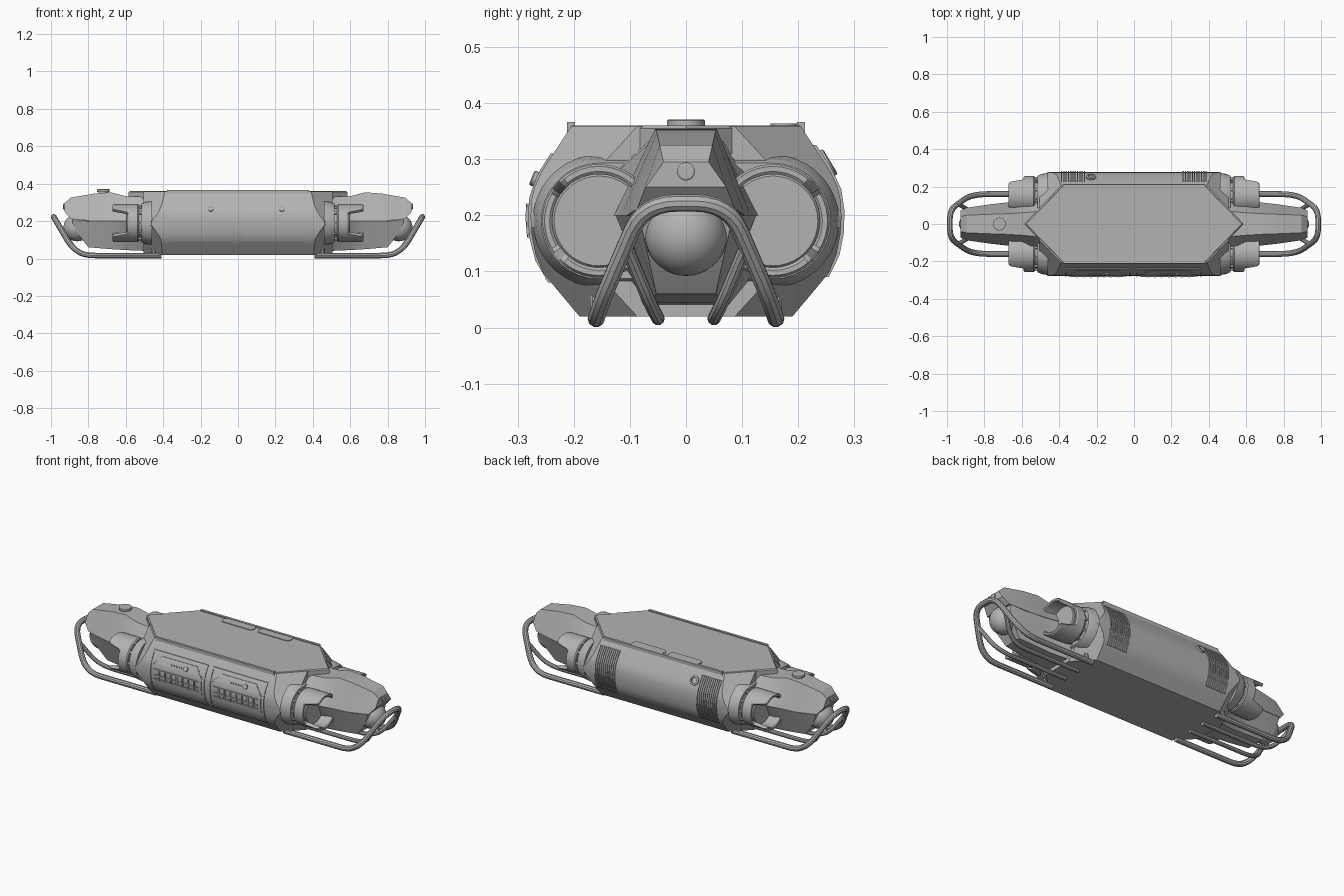
import bpy, bmesh
from math import sin, cos, pi, radians
from mathutils import Vector

if "Cube" in bpy.data.objects:
    bpy.data.objects.remove(bpy.data.objects["Cube"])

grey = bpy.data.materials.new("hull_grey")
grey.use_nodes = True
grey.diffuse_color = (0.45, 0.45, 0.45, 1)
grey.node_tree.nodes["Principled BSDF"].inputs["Base Color"].default_value = (0.45, 0.45, 0.45, 1)
parts = []


def add(name, mesh, mirror=""):
    """Link a mesh, optionally mirrored over the named axes."""
    ob = bpy.data.objects.new(name, mesh)
    bpy.context.collection.objects.link(ob)
    mesh.materials.clear()
    mesh.materials.append(grey)
    if mirror:
        mod = ob.modifiers.new("Mirror", 'MIRROR')
        mod.use_axis = [a in mirror for a in "xyz"]
        mod.use_mirror_merge = False
    parts.append(ob)
    return ob


def finish(name, bm, mirror=""):
    bmesh.ops.recalc_face_normals(bm, faces=bm.faces)
    mesh = bpy.data.meshes.new(name)
    bm.to_mesh(mesh)
    bm.free()
    return add(name, mesh, mirror)


def skin(bm, rings, closed=False):
    """Bridge matching rings of points; cap the ends unless closed."""
    vs = [[bm.verts.new(p) for p in ring] for ring in rings]
    n = len(vs[0])
    for a, b in zip(vs, vs[1:] + (vs[:1] if closed else [])):
        for i in range(n):
            j = (i + 1) % n
            bm.faces.new((a[i], a[j], b[j], b[i]))
    if not closed:
        bm.faces.new(vs[0])
        bm.faces.new(vs[-1])


def loft(name, rings, mirror="", closed=False):
    bm = bmesh.new()
    skin(bm, rings, closed)
    return finish(name, bm, mirror)


def box(bm, x0, x1, y0, y1, z0, z1):
    skin(bm, [[(x, y0, z0), (x, y1, z0), (x, y1, z1), (x, y0, z1)] for x in (x0, x1)])


def disc(name, center, axis, steps, mirror="", n=40):
    """Turned part: steps are (distance along axis, radius)."""
    axis = Vector(axis).normalized()
    u = axis.orthogonal().normalized()
    v = axis.cross(u)
    return loft(name, [[Vector(center) + axis * d + (u * cos(2 * pi * i / n) + v * sin(2 * pi * i / n)) * r
                        for i in range(n)] for d, r in steps], mirror)


# Hull: half cross-section swept along x, then trimmed by sloping planes
half = [(.19, .02), (.232, .07), (.255, .098), (.268, .13), (.275, .165), (.277, .195),
        (.276, .225), (.27, .25), (.258, .277), (.205, .358)]
section = half + [(-y, z) for y, z in reversed(half)]
bm = bmesh.new()
skin(bm, [[(x, y, z) for y, z in section] for x in (-.7, .7)])
for sx in (-1, 1):
    cuts = [((.505, 0, 0), (1, 0, 0))]
    for sy in (-1, 1):
        cuts += [((.59, 0, .358), (1, .976 * sy, .9)),
                 ((.59, 0, .02), (1, .976 * sy, -.9)),
                 ((.46, .28 * sy, .2), (1, sy, 0))]
    for co, no in cuts:
        bmesh.ops.bisect_plane(bm, geom=bm.verts[:] + bm.edges[:] + bm.faces[:], dist=1e-5,
                               plane_co=(co[0] * sx, co[1], co[2]),
                               plane_no=(no[0] * sx, no[1], no[2]), clear_outer=True)
        bmesh.ops.holes_fill(bm, edges=[e for e in bm.edges if e.is_boundary], sides=0)
finish("hull", bm)

# Top deck: pointed hexagonal slab, edge rails and hatch plates
deck = [(.585, 0), (.385, .205), (-.385, .205), (-.585, 0), (-.385, -.205), (.385, -.205)]
loft("top_deck", [[(x * s, y * s, z) for x, y in deck] for z, s in ((.31, 1), (.355, 1), (.36, .985))])
bm = bmesh.new()
box(bm, -.38, .38, .198, .212, .34, .366)
finish("deck_edge_rail", bm, "y")


def slot(name, x0, x1):
    y, r = .175, .024
    ring = [(x1 - r + r * cos(radians(a)), y + r * sin(radians(a))) for a in range(-90, 91, 20)]
    ring += [(x0 + r + r * cos(radians(a)), y + r * sin(radians(a))) for a in range(90, 271, 20)]
    loft(name, [[(px, py, z) for px, py in ring] for z in (.355, .364)])


slot("hatch_right", -.22, -.015)
slot("hatch_left", .01, .22)


# Rounded end plates around the thruster mounts
def stadium(x, r):
    pts = [(.155 + r * cos(radians(a)), .19 + r * sin(radians(a))) for a in range(-90, 91, 10)]
    return [(x, y, z) for y, z in pts] + [(x, -y, z) for y, z in reversed(pts)]


loft("end_plate", [stadium(.46, .118), stadium(.495, .112), stadium(.515, .103)], "x")


# Side plates that follow the hull curve
def side_y(z):
    for (y0, z0), (y1, z1) in zip(half, half[1:]):
        if z <= z1:
            return y0 + (y1 - y0) * (z - z0) / (z1 - z0)
    return half[-1][0]


def plate(bm, x0, x1, z0, z1, out, side):
    zs = [z0 + (z1 - z0) * i / 6 for i in range(7)]
    ring = [(side * (side_y(z) + out), z) for z in zs] + [(side * (side_y(z) - .01), z) for z in reversed(zs)]
    skin(bm, [[(x, y, z) for y, z in ring] for x in (x0, x1)])


# Front equipment panels with frame, cover, grille and controls
for name, x0, x1 in (("right", -.37, -.02), ("left", .01, .36)):
    bm = bmesh.new()
    for a, b, c, d in ((x0, x1, .08, .088), (x0, x1, .302, .31), (x0, x0 + .008, .08, .31), (x1 - .008, x1, .08, .31)):
        plate(bm, a, b, c, d, .005, -1)
    finish("panel_frame_" + name, bm)
    bm = bmesh.new()
    plate(bm, x0 + .02, x1 - .02, .14, .235, .003, -1)
    for i in range(6):
        inset = .02 + i * .008
        plate(bm, x0 + inset, x1 - inset, .235 + i * .009, .244 + i * .009, .003, -1)
    finish("panel_cover_" + name, bm)
    bm = bmesh.new()
    for z in (.16, .182, .215):
        plate(bm, x0 + .03, x1 - .04, z, z + .006, .008, -1)
    for i in range(7):
        x = x0 + .06 + i * .037
        plate(bm, x, x + .008, .16, .22, .009, -1)
    for i in range(5):
        x = x0 + .13 + i * .016
        plate(bm, x, x + .007, .258, .265, .008, -1)
    finish("panel_grille_" + name, bm)
    disc("panel_knob_" + name, (x0 + .225, -.262, .262), (0, -1, .4), [(-.01, .014), (.012, .014), (.014, .011)], n=20)

# Rear cooling fins and port
bm = bmesh.new()
for s in (-1, 1):
    for i in range(11):
        x = s * .325 - .065 + i * .0122
        plate(bm, x, x + .006, .09, .325, .006, 1)
finish("rear_cooling_fins", bm)
disc("rear_port", (-.23, .247, .29), (0, 1, .6), [(-.01, .026), (.01, .026), (.012, .022), (.012, .017), (.003, .016)])

# Thrusters: core, struts and a guard with a scooped outboard side
disc("thruster_core", (.48, .155, .19), (1, 0, 0), [(0, .084), (.115, .084), (.12, .08)], "xy")
bm = bmesh.new()
for i in range(10):
    a = 2 * pi * i / 10
    u, v = Vector((0, cos(a), sin(a))), Vector((0, -sin(a), cos(a)))
    c = Vector((0, .155, .19))
    skin(bm, [[c + Vector((x, 0, 0)) + u * r + v * w for r, w in ((.08, -.006), (.096, -.006), (.096, .006), (.08, .006))]
              for x in (.5, .545)])
finish("thruster_struts", bm, "xy")
rings = []
for i in range(72):
    a = 2 * pi * i / 72
    off = min(a, 2 * pi - a) * 180 / pi
    t = max(0, min(1, (off - 32) / 16))
    end = .59 + .08 * t * t * (3 - 2 * t)
    rings.append([(x, .155 + r * cos(a), .19 + r * sin(a)) for x, r in
                  ((.53, .083), (.53, .096), (.536, .101), (end - .006, .101), (end, .097), (end, .088), (end - .004, .083))])
loft("thruster_guard", rings, "xy", closed=True)


# Nose: upper hood and receding lower jaw
def wedge(rows):
    return [[(x, -a, za), (x, a, za), (x, b, zb), (x, -b, zb)] for x, a, za, b, zb in rows]


loft("nose_hood", wedge([(.48, .07, .33, .21, .2), (.6, .06, .333, .128, .2), (.68, .055, .354, .115, .2),
                         (.77, .052, .347, .105, .2), (.895, .047, .325, .087, .212), (.928, .04, .295, .072, .25)]), "x")
loft("nose_jaw", wedge([(.48, .21, .2, .08, .04), (.6, .125, .2, .062, .045), (.68, .112, .2, .06, .05),
                        (.8, .1, .2, .053, .06), (.855, .092, .207, .068, .13), (.885, .087, .212, .082, .19)]), "x")
disc("nose_lens", (.915, 0, .278), (1, 0, 0), [(0, .016), (.018, .016), (.02, .013)], "x", n=24)
bm = bmesh.new()
bmesh.ops.create_uvsphere(bm, u_segments=40, v_segments=24, radius=.073)
bmesh.ops.translate(bm, verts=bm.verts, vec=(.86, 0, .165))
finish("sensor_dome", bm, "x")
disc("top_knob", (-.72, 0, .34), (0, 0, 1), [(0, .025), (.016, .025), (.016, .034), (.029, .034), (.031, .031)])


# Tubular bumper skids with rounded bends
def tube(name, pts, radius, mirror):
    pts = [Vector(p) for p in pts]
    path = [pts[0]]
    for a, b, c in zip(pts, pts[1:], pts[2:]):
        p = b + (a - b) * min(.4, .06 / (a - b).length)
        q = b + (c - b) * min(.4, .06 / (c - b).length)
        path += [p.lerp(b, t / 6).lerp(b.lerp(q, t / 6), t / 6) for t in range(7)]
    path.append(pts[-1])
    cu = bpy.data.curves.new(name, 'CURVE')
    cu.dimensions = '3D'
    cu.bevel_depth = radius
    cu.bevel_resolution = 3
    cu.use_fill_caps = True
    sp = cu.splines.new('POLY')
    sp.points.add(len(path) - 1)
    for sp_pt, p in zip(sp.points, path):
        sp_pt.co = (*p, 1)
    tmp = bpy.data.objects.new(name + "_path", cu)
    mesh = bpy.data.meshes.new_from_object(tmp)
    bpy.data.objects.remove(tmp)
    add(name, mesh, mirror)


arm = [(.41, .16, .016), (.82, .16, .016), (.89, .145, .06), (.985, .075, .222)]
tube("bumper_loop", arm + [(x, -y, z) for x, y, z in reversed(arm)], .0155, "x")
tube("inner_skid", [(.41, .05, .016), (.8, .05, .016), (.87, .065, .045), (.94, .108, .148)], .012, "xy")
tube("skid_mount", [(.45, .16, .016), (.45, .16, .08)], .012, "xy")

# Smooth shading with crisp edges
bpy.ops.object.select_all(action='DESELECT')
for ob in parts:
    ob.select_set(True)
bpy.context.view_layer.objects.active = parts[0]
bpy.ops.object.shade_smooth_by_angle(angle=radians(30))
